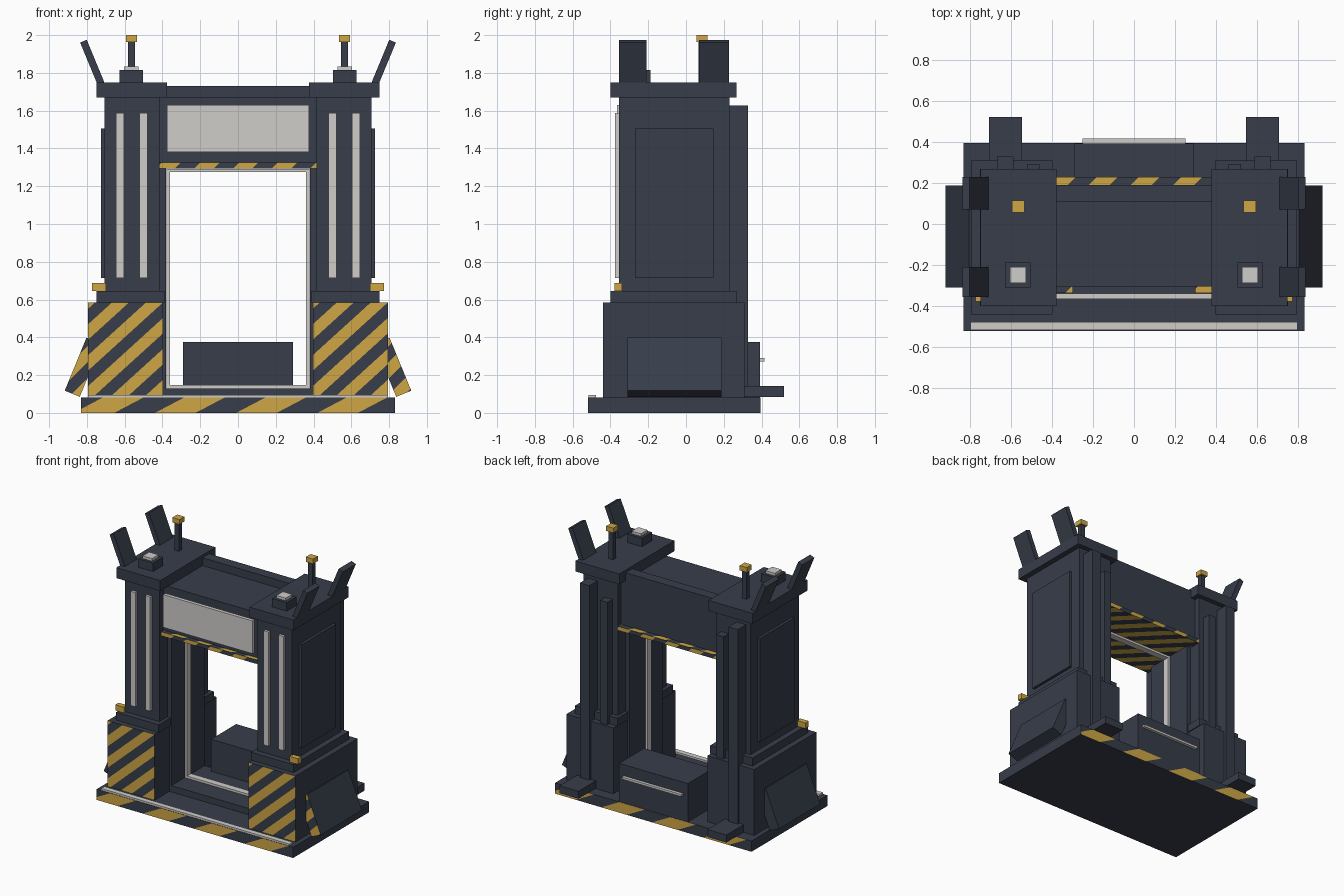
import bpy, bmesh, math
from mathutils import Matrix, Vector

if "Cube" in bpy.data.objects:
    bpy.data.objects.remove(bpy.data.objects["Cube"])


def material(name, rgb):
    m = bpy.data.materials.new(name)
    m.diffuse_color = (*rgb, 1)
    m.use_nodes = True
    m.node_tree.nodes["Principled BSDF"].inputs["Base Color"].default_value = m.diffuse_color
    return m


DARK = material("dark slate", (0.038, 0.047, 0.068))
LIGHT = material("light grey", (0.63, 0.61, 0.59))
YELLOW = material("hazard yellow", (0.62, 0.39, 0.06))


def box(name, x, y, z, mat=DARK, stripes=(), tilt=0):
    """Box from (min, max) ranges; stripes = (face normal, stripe axis, period, phase)."""
    bm = bmesh.new()
    bmesh.ops.create_cube(bm, size=1)
    size = [abs(r[1] - r[0]) for r in (x, y, z)]
    mid = Vector([(r[0] + r[1]) / 2 for r in (x, y, z)])
    bmesh.ops.scale(bm, vec=size, verts=bm.verts)
    bmesh.ops.rotate(bm, matrix=Matrix.Rotation(tilt, 3, 'Y'), verts=bm.verts)
    bmesh.ops.translate(bm, vec=mid, verts=bm.verts)
    bm.normal_update()
    for normal, axis, period, phase in stripes:
        normal, axis = Vector(normal), Vector(axis)

        def side():
            return [f for f in bm.faces if f.normal.dot(normal) > 0.99]

        # Cut this face only, along the edges of each stripe
        us = [v.co.dot(axis) for f in side() for v in f.verts]
        first = math.floor((min(us) - phase) / period * 2)
        last = math.ceil((max(us) - phase) / period * 2)
        for k in range(first, last + 1):
            fs = side()
            geom = list({g for f in fs for g in (*f.verts, *f.edges)}) + fs
            u = phase + k * period / 2
            bmesh.ops.bisect_plane(bm, geom=geom, dist=1e-5, plane_no=axis,
                                   plane_co=axis * (u / axis.length_squared))
            bm.normal_update()
        for f in side():
            u = f.calc_center_median().dot(axis)
            f.material_index = int(math.floor((u - phase) / period * 2)) % 2 == 0
    me = bpy.data.meshes.new(name)
    bm.to_mesh(me)
    bm.free()
    me.materials.append(mat)
    if stripes:
        me.materials.append(YELLOW)
    ob = bpy.data.objects.new(name, me)
    bpy.context.collection.objects.link(ob)
    return ob


FRONT, BACK = (0, -1, 0), (0, 1, 0)

# Base slab with striped front and back edges
box("base", (-.83, .83), (-.52, .395), (0, .082),
    stripes=[(FRONT, (1, 0, -1.9), .43, -.87), (BACK, (-1, 0, -1.9), .43, -.87)])
box("base_front_strip", (-.795, .795), (-.517, -.477), (.08, .096), LIGHT)

# Gateway: sill, light inner frame, lintel
box("sill", (-.40, .40), (-.26, .14), (.08, .13))
for z in ((.13, .147), (1.275, 1.292)):
    box("frame_rail", (-.378, .378), (-.10, -.05), z, LIGHT)
box("lintel", (-.42, .42), (-.305, .19), (1.325, 1.67))
box("lintel_back_ridge", (-.42, .42), (.11, .19), (1.66, 1.73))
box("lintel_sign_panel", (-.377, .377), (-.365, -.338), (1.38, 1.63), LIGHT)
box("lintel_sign_mount", (-.30, .30), (-.34, -.30), (1.45, 1.56))
box("hazard_bar", (-.417, .417), (-.337, .23), (1.295, 1.326),
    stripes=[(FRONT, (1, 0, -1), .205, -1.73), (BACK, (-1, 0, -1), .205, -1.73),
             ((0, 0, 1), (1, -1, 0), .205, 0), ((0, 0, -1), (1, 1, 0), .17, 0)])

# Rear service box
box("rear_box", (-.29, .29), (.09, .392), (.08, .375))
box("rear_box_strip", (-.25, .25), (.385, .415), (.273, .29), LIGHT)

for s in (-1, 1):
    def part(name, x0, x1, y, z, *args, **kw):
        return box(name, sorted((s * x0, s * x1)), y, z, *args, **kw)

    # Stacked tower
    part("pedestal", .397, .793, (-.44, .31), (.08, .585),
         stripes=[(FRONT, (1, 0, -1.1), .18, -.95 if s < 0 else .24)])
    part("pedestal_cap", .39, .75, (-.40, .267), (.585, .645))
    part("tower", .415, .706, (-.355, .23), (.645, 1.67))
    part("capital", .377, .748, (-.40, .267), (1.67, 1.75))
    part("jamb", .38, .42, (-.26, .14), (.08, 1.33))
    part("frame_stile", .361, .378, (-.10, -.05), (.13, 1.292), LIGHT)
    part("side_panel", .70, .726, (-.27, .145), (.715, 1.505))
    for x in (.50, .625):
        part("front_strip", x - .021, x + .021, (-.375, -.35), (.715, 1.587), LIGHT)
    part("corner_marker", .70, .772, (-.378, -.338), (.645, .688), YELLOW)

    # Slanted side guard with striped front
    tilt = -s * math.radians(22.3)
    part("side_guard", .777, .863, (-.31, .187), (.09, .393), tilt=tilt,
         stripes=[(FRONT, (1, 0, -1), .17, -.98 if s < 0 else .53)])

    # Rear pipes and foot
    part("rear_pipe_tall", .587, .667, (.20, .328), (.08, 1.627))
    part("rear_pipe_short", .46, .522, (.20, .292), (.08, 1.52))
    part("rear_foot", .545, .705, (.29, .52), (.085, .142))

    # Roof fittings: lamp, beacon mast, slanted fins
    part("roof_lamp_base", .503, .627, (-.308, -.188), (1.75, 1.815))
    part("roof_lamp", .526, .604, (-.287, -.209), (1.81, 1.835), LIGHT)
    part("beacon_mast", .546, .582, (.067, .103), (1.75, 1.97))
    part("beacon", .534, .594, (.055, .115), (1.963, 2.0), YELLOW)
    for y in ((-.355, -.21), (.07, .228)):
        part("roof_fin", .753, .791, y, (1.735, 1.977),
             tilt=s * math.radians(22.5))
